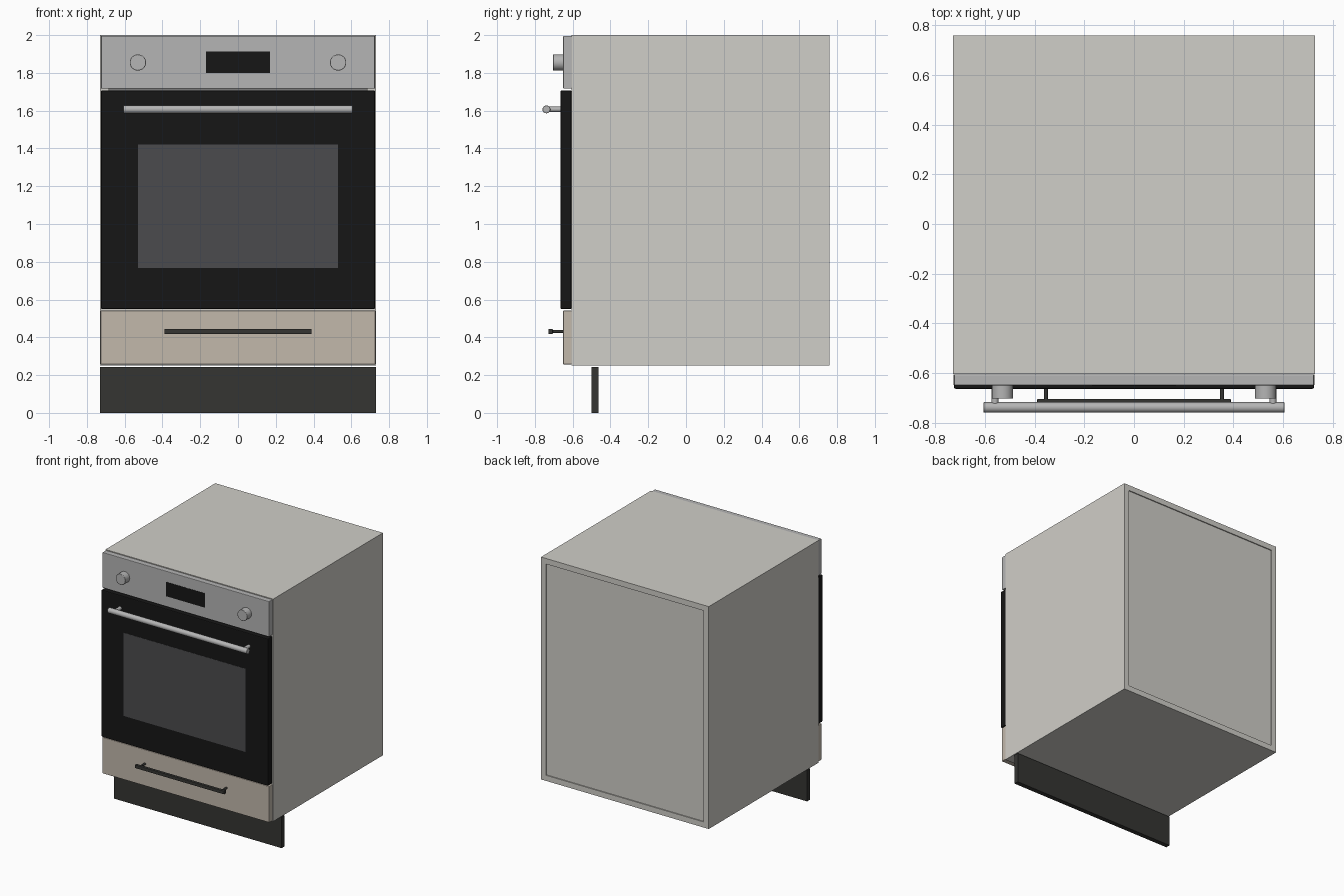
import bpy, math

if "Cube" in bpy.data.objects:
    bpy.data.objects.remove(bpy.data.objects["Cube"])

def material(name, r, g, b):
    m = bpy.data.materials.new(name)
    m.diffuse_color = (r, g, b, 1)
    m.use_nodes = True
    m.node_tree.nodes["Principled BSDF"].inputs["Base Color"].default_value = m.diffuse_color
    return m

BOARD = material("white_board", 0.63, 0.62, 0.58)
STEEL = material("steel", 0.46, 0.46, 0.46)
BLACK = material("black_glass", 0.008, 0.008, 0.008)
GLASS = material("window_glass", 0.07, 0.07, 0.075)
BEIGE = material("beige_front", 0.54, 0.48, 0.41)
DARK = material("dark_plinth", 0.035, 0.035, 0.032)
LINER = material("oven_liner", 0.2, 0.2, 0.2)

def finish(ob, name, mat, bevel=0, segments=2):
    ob.name = name
    ob.data.materials.append(mat)
    if bevel:
        b = ob.modifiers.new("bevel", 'BEVEL')
        b.width, b.segments = bevel, segments
        b.limit_method = 'ANGLE'
    return ob

def box(name, x, y, z, mat, bevel=0):
    """Box from (min, max) ranges on each axis."""
    bpy.ops.mesh.primitive_cube_add(size=1, location=[(a + b) / 2 for a, b in (x, y, z)])
    ob = bpy.context.object
    ob.scale = [b - a for a, b in (x, y, z)]
    bpy.ops.object.transform_apply(location=False, rotation=False, scale=True)
    return finish(ob, name, mat, bevel)

def rod(name, centre, radius, length, axis, mat, bevel=0):
    """Cylinder lying along x or y."""
    rot = (0, math.pi / 2, 0) if axis == 'x' else (math.pi / 2, 0, 0)
    bpy.ops.mesh.primitive_cylinder_add(vertices=32, radius=radius, depth=length,
                                        location=centre, rotation=rot)
    ob = bpy.context.object
    bpy.ops.object.shade_smooth_by_angle()
    return finish(ob, name, mat, bevel)

W, T = 0.73, 0.044          # half width, board thickness
Y0, Y1 = -0.605, 0.76       # carcass depth
Z0, Z1 = 0.25, 2.0          # carcass height
IN = (-W + T, W - T)

# Cabinet carcass
box("side_panel_left", (-W, -W + T), (Y0, Y1), (Z0, Z1), BOARD)
box("side_panel_right", (W - T, W), (Y0, Y1), (Z0, Z1), BOARD)
box("bottom_panel", IN, (Y0, Y1), (Z0, Z0 + T), BOARD)
box("top_panel", IN, (Y0, Y1), (Z1 - T, Z1), BOARD)
box("back_panel", IN, (Y1 - 0.03, Y1 - 0.008), (Z0 + T, Z1 - T), BOARD)
box("oven_shelf", IN, (Y0, Y1 - 0.03), (0.525, 0.525 + T), BOARD)

# Oven body behind the door, and plinth
box("oven_body", (-0.68, 0.68), (-0.6, 0.68), (0.57, 1.95), LINER)
box("plinth", (-W, W), (-0.5, -0.463), (0, 0.243), DARK)

# Control panel with display and knobs
box("control_panel", (-0.725, 0.725), (-0.65, -0.606), (1.717, 1.996), STEEL, 0.004)
box("display", (-0.17, 0.17), (-0.652, -0.64), (1.80, 1.912), BLACK)
for s, side in ((-1, "left"), (1, "right")):
    rod("knob_" + side, (s * 0.53, -0.673, 1.855), 0.043, 0.062, 'y', STEEL, 0.003)

# Oven door with window and bar handle
box("oven_door", (-0.725, 0.725), (-0.664, -0.606), (0.55, 1.707), BLACK, 0.006)
box("door_window", (-0.53, 0.53), (-0.6655, -0.65), (0.767, 1.422), GLASS)
rod("door_handle", (0, -0.739, 1.607), 0.021, 1.214, 'x', STEEL, 0.003)
for s, side in ((-1, "left"), (1, "right")):
    rod("door_handle_post_" + side, (s * 0.56, -0.697, 1.607), 0.014, 0.082, 'y', STEEL)

# Drawer with slim handle
box("drawer_front", (-0.727, 0.727), (-0.65, -0.606), (0.257, 0.541), BEIGE, 0.003)
box("drawer_handle", (-0.39, 0.39), (-0.728, -0.705), (0.418, 0.444), DARK, 0.003)
for s, side in ((-1, "left"), (1, "right")):
    rod("drawer_handle_post_" + side, (s * 0.355, -0.677, 0.431), 0.008, 0.066, 'y', DARK)
